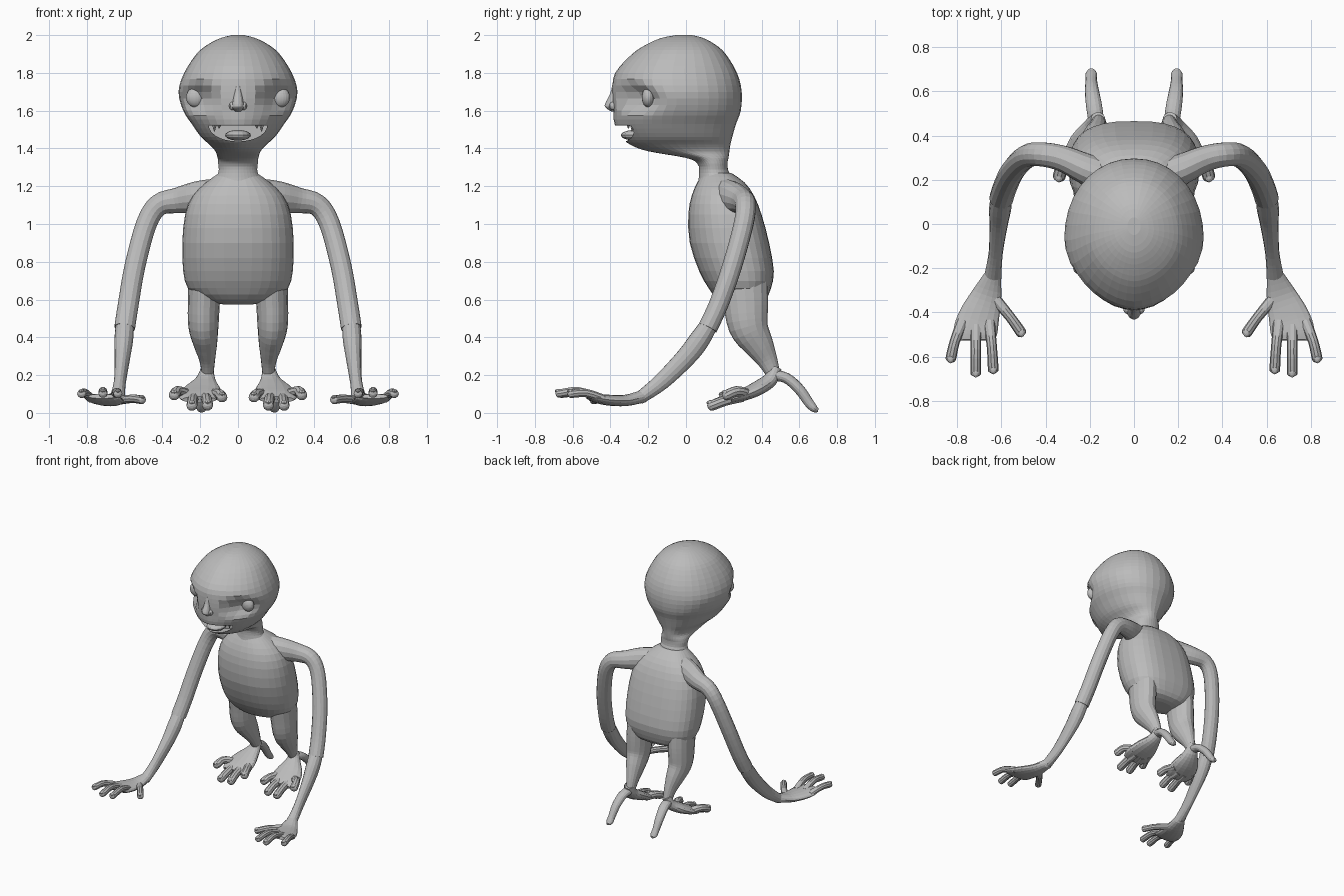
import bpy, bmesh, math
from mathutils import Vector

if "Cube" in bpy.data.objects:
    bpy.data.objects.remove(bpy.data.objects["Cube"])

skin = bpy.data.materials.new("plain grey")
skin.diffuse_color = (0.5, 0.5, 0.5, 1)
skin.use_nodes = True
skin.node_tree.nodes["Principled BSDF"].inputs["Base Color"].default_value = skin.diffuse_color


def finish(name, bm, mirror=False):
    bmesh.ops.recalc_face_normals(bm, faces=bm.faces[:])
    me = bpy.data.meshes.new(name)
    bm.to_mesh(me)
    bm.free()
    ob = bpy.data.objects.new(name, me)
    bpy.context.collection.objects.link(ob)
    me.materials.append(skin)
    if mirror:
        m = ob.modifiers.new("mirror", 'MIRROR')
        m.use_mirror_merge = False
    return ob


def smooth_rows(rows, steps):
    """Catmull-Rom interpolation of tuples."""
    out = []
    for i in range(len(rows) - 1):
        a, b, c, d = (rows[max(0, min(len(rows) - 1, i + k))] for k in (-1, 0, 1, 2))
        for s in range(steps):
            t = s / steps
            out.append([q + 0.5 * t * (r - p + t * (2 * p - 5 * q + 4 * r - u + t * (3 * (q - r) + u - p)))
                        for p, q, r, u in zip(a, b, c, d)])
    return out + [list(rows[-1])]


def skin_rings(bm, rings):
    vs = [[bm.verts.new(p) for p in r] for r in rings]
    n = len(vs[0])
    for a, b in zip(vs, vs[1:]):
        for i in range(n):
            bm.faces.new((a[i], a[(i + 1) % n], b[(i + 1) % n], b[i]))
    bm.faces.new(vs[0])
    bm.faces.new(vs[-1])


def power(v, p):
    return math.copysign(abs(v) ** p, v)


def loft(rows, seg, steps, mid, pf, pb):
    """Stacked level rings: z, half width, front y, back y."""
    rings = []
    for z, w, f, b in smooth_rows(rows, steps):
        yc, ring = f + mid * (b - f), []
        for i in range(seg):
            a = 2 * math.pi * i / seg
            c, s = math.cos(a), math.sin(a)
            p = pf if s < 0 else pb
            y = (yc - f) * s if s < 0 else (b - yc) * power(s, min(1, pb))
            ring.append(Vector((w * power(c, p), yc + y, z)))
        rings.append(ring)
    return rings


def tube(bm, pts, ref, seg=14, steps=4):
    """Limb along points x, y, z, side radius, depth radius."""
    rows = smooth_rows(pts, steps)
    cs = [Vector(r[:3]) for r in rows]
    rings = []
    for i, r in enumerate(rows):
        t = (cs[min(i + 1, len(cs) - 1)] - cs[max(i - 1, 0)]).normalized()
        u = t.cross(Vector(ref)).normalized()
        v = u.cross(t)
        rings.append([cs[i] + u * r[3] * math.cos(2 * math.pi * k / seg)
                      + v * r[4] * math.sin(2 * math.pi * k / seg) for k in range(seg)])
    skin_rings(bm, rings)


def blob(bm, loc, size, u=16, v=10):
    new = bmesh.ops.create_uvsphere(bm, u_segments=u, v_segments=v, radius=1)['verts']
    for vert in new:
        vert.co = Vector(loc) + Vector(a * b for a, b in zip(vert.co, size))


def digit(bm, base, knuckle, tip, r):
    """Finger or toe with a rounded end and a small nail."""
    b, k, t = Vector(base), Vector(knuckle), Vector(tip)
    d = (t - k).normalized()
    pts = [(*b, r * 1.15, r), (*k, r, r), (*(t - d * r), r * 1.05, r), (*(t - d * r * 0.3), r * 0.85, r * 0.8),
           (*t, r * 0.3, r * 0.3)]
    tube(bm, pts, (0, 0, 1), 10, 3)
    blob(bm, t - d * r * 0.7 + Vector((0, 0, r * 0.6)), (r * 0.7, r * 0.9, r * 0.5), 8, 6)


# Head and neck, with hollowed eye sockets
head_rows = [(2.0, .03, -.05, .03), (1.985, .09, -.13, .09), (1.95, .16, -.21, .155), (1.9, .22, -.285, .21),
             (1.8, .285, -.375, .27), (1.7, .315, -.39, .295), (1.6, .29, -.385, .29), (1.53, .245, -.378, .265),
             (1.46, .195, -.34, .245), (1.42, .15, -.295, .235), (1.385, .12, -.2, .23), (1.35, .108, 0, .225),
             (1.32, .105, .06, .22), (1.27, .105, .07, .23), (1.2, .15, .06, .3)]
rings = loft(head_rows, 36, 3, .47, 1.15, .95)
for p in (p for ring in rings for p in ring):
    d = ((abs(p.x) - .215) / .13) ** 2 + ((p.z - 1.665) / .1) ** 2
    if p.y < -.03 and d < 1:
        p.y += .09 * (1 - d) ** 2
bm = bmesh.new()
skin_rings(bm, rings)
head = finish("head_and_neck", bm)

# Open mouth cut as a crescent
bm = bmesh.new()
outline = [(.155 * math.cos(a), 1.522 + .085 * math.sin(a)) for a in
           (-math.pi * i / 14 for i in range(15))]
skin_rings(bm, [[(x, y, z) for x, z in outline] for y in (-.6, -.22)])
cutter = finish("mouth_cutter", bm)
cutter.hide_render = True
mod = head.modifiers.new("mouth", 'BOOLEAN')
mod.operation, mod.solver, mod.object = 'DIFFERENCE', 'EXACT', cutter
bpy.context.view_layer.objects.active = head
bpy.ops.object.modifier_apply(modifier=mod.name)
bpy.data.objects.remove(cutter)

# Tongue and corner teeth
bm = bmesh.new()
blob(bm, (0, -.27, 1.47), (.068, .075, .028))
finish("tongue", bm)
bm = bmesh.new()
for x, y, h in ((.125, -.285, .04), (.1, -.305, .025)):
    tube(bm, [(x, y, 1.53, .014, .012), (x, y, 1.53 - h, .002, .002)], (0, 1, 0), 8, 2)
finish("teeth", bm, True)

# Nose bridge, tip and nostrils
bm = bmesh.new()
skin_rings(bm, loft([(1.74, .012, -.39, -.36), (1.69, .02, -.402, -.36), (1.635, .03, -.43, -.36),
                     (1.615, .03, -.425, -.36), (1.595, .015, -.395, -.36)], 14, 3, .5, 1, 1))
for sx in (-1, 1):
    blob(bm, (sx * .03, -.385, 1.625), (.018, .022, .022), 10, 8)
finish("nose", bm)

# Eyes
bm = bmesh.new()
blob(bm, (.225, -.2, 1.67), (.05, .034, .052), 20, 14)
finish("eyes", bm, True)

# Torso, leaning back toward the hips
torso_rows = [(1.27, .1, .09, .24), (1.22, .17, .06, .31), (1.15, .24, .03, .36), (1.05, .28, .012, .4),
              (.9, .295, .02, .44), (.75, .29, .07, .465), (.66, .265, .12, .45), (.6, .19, .17, .42),
              (.575, .08, .25, .36)]
bm = bmesh.new()
skin_rings(bm, loft(torso_rows, 32, 2, .5, .85, .75))
finish("torso", bm)

# Upper arms from the shoulder to the elbow
bm = bmesh.new()
tube(bm, [(.12, .21, 1.15, .09, .08), (.22, .25, 1.14, .085, .07), (.32, .295, 1.125, .068, .06),
          (.42, .315, 1.1, .058, .055), (.485, .305, 1.0, .055, .053), (.545, .245, .78, .055, .053),
          (.58, .175, .58, .055, .052), (.6, .115, .45, .055, .052)], (0, 1, 0))
finish("upper_arms", bm, True)

# Forearms
bm = bmesh.new()
tube(bm, [(.598, .13, .48, .048, .045), (.605, .07, .385, .05, .055), (.612, 0, .295, .042, .053),
          (.625, -.13, .165, .032, .045), (.64, -.25, .075, .04, .033)], (0, 0, 1))
finish("forearms", bm, True)

# Hands with three fingers and a thumb
bm = bmesh.new()
tube(bm, [(.635, -.22, .09, .034, .034), (.665, -.32, .066, .068, .03), (.7, -.42, .068, .092, .028),
          (.718, -.49, .08, .098, .022), (.72, -.525, .088, .075, .012)], (0, 0, 1), 16)
for b, k, t in (((.775, -.44, .075), (.81, -.53, .105), (.832, -.625, .1)),
                ((.715, -.46, .08), (.715, -.57, .115), (.715, -.69, .1)),
                ((.655, -.44, .075), (.643, -.55, .11), (.635, -.675, .1)),
                ((.635, -.33, .065), (.56, -.42, .075), (.5, -.505, .068))):
    digit(bm, b, k, t, .023)
finish("hands", bm, True)

# Legs
bm = bmesh.new()
tube(bm, [(.17, .3, .75, .09, .13), (.18, .315, .6, .085, .12), (.183, .33, .46, .08, .105),
          (.172, .385, .36, .062, .08), (.163, .43, .28, .042, .055), (.16, .465, .2, .03, .035)], (0, 1, 0), 16)
finish("legs", bm, True)

# Feet with four splayed toes and a long rear toe
bm = bmesh.new()
tube(bm, [(.162, .475, .24, .032, .032), (.172, .445, .175, .055, .038), (.19, .37, .125, .1, .038),
          (.203, .29, .09, .115, .03), (.207, .235, .07, .09, .018)], (0, 0, 1), 16)
for b, k, t in (((.13, .32, .1), (.1, .25, .1), (.078, .18, .075)),
                ((.175, .3, .085), (.165, .21, .07), (.16, .12, .03)),
                ((.235, .3, .085), (.24, .21, .065), (.245, .115, .03)),
                ((.275, .32, .1), (.32, .27, .115), (.345, .195, .085))):
    digit(bm, b, k, t, .028)
tube(bm, [(.168, .45, .2, .035, .03), (.18, .53, .185, .036, .028), (.19, .6, .125, .032, .028),
          (.193, .65, .055, .026, .026), (.193, .68, .022, .026, .02), (.193, .7, .014, .012, .01)],
     (0, 0, 1))
finish("feet", bm, True)
